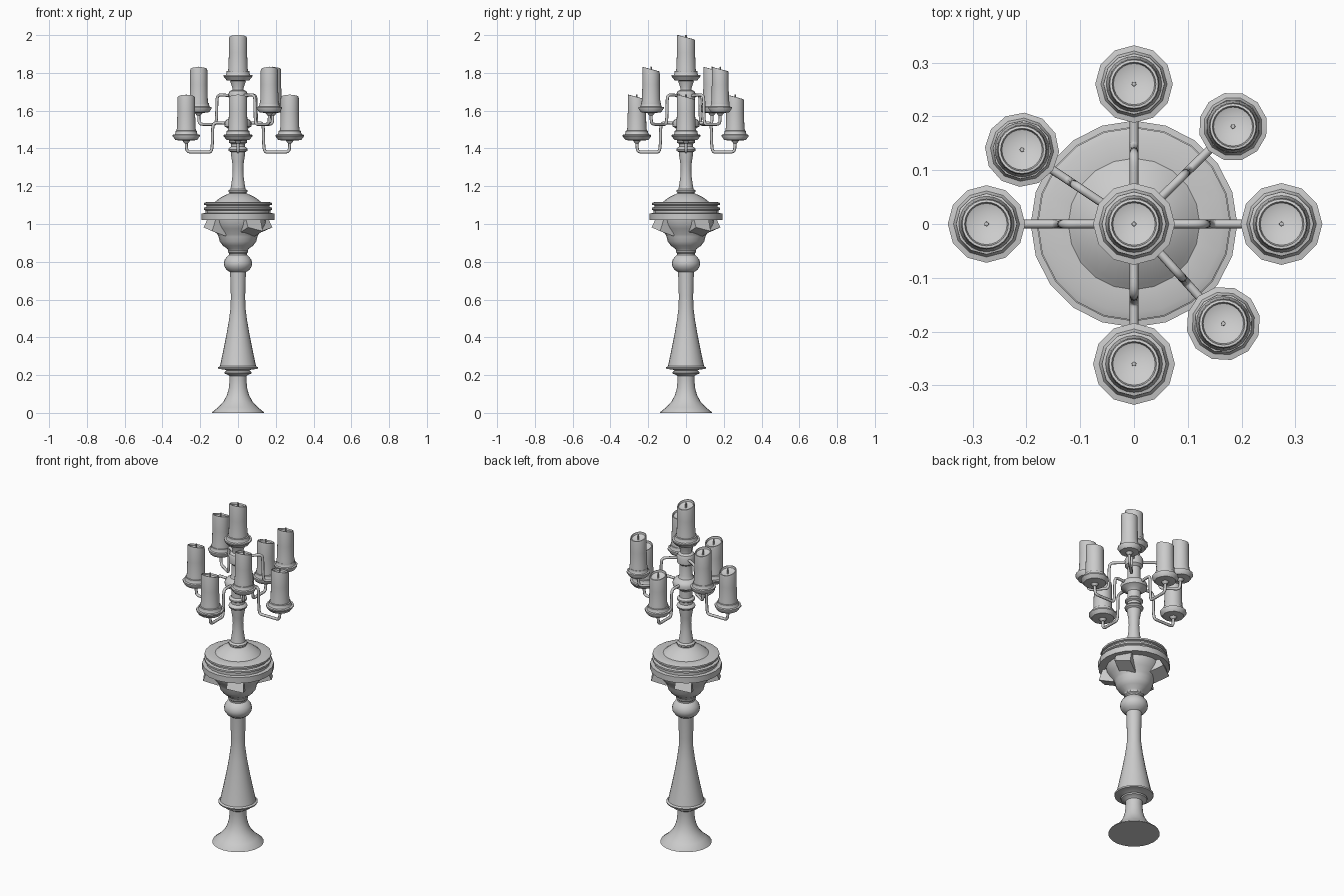
import bpy, bmesh
from math import sin, cos, pi, radians, atan2, hypot


def finish(name, bm, loc=(0, 0, 0), angle=35):
    bmesh.ops.recalc_face_normals(bm, faces=bm.faces[:])
    me = bpy.data.meshes.new(name)
    bm.to_mesh(me)
    bm.free()
    me.shade_smooth()
    me.set_sharp_from_angle(angle=radians(angle))
    ob = bpy.data.objects.new(name, me)
    ob.location = loc
    bpy.context.collection.objects.link(ob)
    return ob


def lathe(name, profile, segs, loc=(0, 0, 0), turn=0, angle=35, slope=0, slope_from=0):
    """Turn an (r, z) profile about z; points above slope_from tilt along y."""
    bm = bmesh.new()
    rings = []
    for r, z in profile:
        ring = []
        n = 1 if r == 0 else segs
        for i in range(n):
            a = turn + 2 * pi * i / segs
            y = r * sin(a)
            dz = -slope * y if z > slope_from else 0
            ring.append(bm.verts.new((r * cos(a), y, z + dz)))
        rings.append(ring)
    for p, q in zip(rings, rings[1:]):
        for i in range(segs):
            j = (i + 1) % segs
            vs = [p[i % len(p)], p[j % len(p)], q[j % len(q)], q[i % len(q)]]
            bm.faces.new(list(dict.fromkeys(vs)))
    return finish(name, bm, loc, angle)


# Turned lower stem
lathe("stem", [
    (0, 0), (.138, 0), (.136, .005), (.105, .03), (.077, .06), (.058, .095), (.049, .13),
    (.045, .17), (.046, .195), (.056, .203), (.07, .208), (.072, .216), (.06, .224),
    (.07, .229), (.104, .233), (.106, .241), (.096, .247), (.093, .26), (.078, .33),
    (.062, .41), (.048, .49), (.039, .56), (.038, .62), (.041, .72), (.042, .745),
    (.06, .757), (.072, .775), (.075, .792), (.07, .812), (.056, .83), (.047, .836),
    (.047, .844), (.054, .85), (.054, .858), (.045, .864), (0, .864)], 24)

# Bowl and stepped plate
lathe("bowl_and_plate", [
    (0, .86), (.052, .86), (.056, .868), (.08, .885), (.097, .908), (.103, .932),
    (.108, .945), (.13, .975), (.145, 1.0), (.15, 1.022), (.192, 1.022), (.192, 1.056),
    (.172, 1.058), (.172, 1.072), (.181, 1.076), (.181, 1.086), (.168, 1.09),
    (.168, 1.099), (.179, 1.102), (.179, 1.112), (.165, 1.117), (.122, 1.117),
    (.113, 1.124), (.09, 1.142), (.06, 1.156), (.045, 1.162), (0, 1.162)], 20)

# Four flared brackets beneath the plate
for k in range(4):
    a = radians(30 + 90 * k)
    bm = bmesh.new()
    quads = []
    for t, drop in ((-.045, 0), (.045, .02)):
        pts = ((.09, 1.024), (.162, 1.024), (.184, .982 - drop), (.1, .955 - drop))
        quads.append([bm.verts.new((r * cos(a) - t * sin(a), r * sin(a) + t * cos(a), z))
                      for r, z in pts])
    for q in quads:
        bm.faces.new(q)
    for i in range(4):
        j = (i + 1) % 4
        bm.faces.new((quads[0][i], quads[0][j], quads[1][j], quads[1][i]))
    finish("plate_bracket", bm)

# Upper stem with arm hubs and candle support
lathe("upper_stem", [
    (0, 1.155), (.045, 1.155), (.045, 1.166), (.05, 1.17), (.05, 1.178), (.04, 1.186),
    (.037, 1.2), (.03, 1.25), (.028, 1.29), (.031, 1.33), (.037, 1.365), (.038, 1.38),
    (.049, 1.387), (.051, 1.395), (.047, 1.403), (.036, 1.41), (.036, 1.424),
    (.048, 1.431), (.048, 1.44), (.036, 1.45), (.036, 1.49), (.045, 1.502),
    (.07, 1.515), (.072, 1.535), (.064, 1.55), (.042, 1.562), (.035, 1.58), (.034, 1.64),
    (.048, 1.652), (.05, 1.69), (.044, 1.703), (.03, 1.71), (.03, 1.722), (.042, 1.757),
    (0, 1.757)], 20)


def candle(x, y, z, size):
    s = size / .075
    turn = atan2(y, x)
    # Faceted drip tray
    lathe("drip_tray", [
        (0, 0), (.03 * s, 0), (.06 * s, .004), (.075 * s, .024), (.075 * s, .031),
        (.064 * s, .033), (.059 * s, .042), (.059 * s, .052), (.052 * s, .054),
        (.048 * s, .04), (0, .04)], 12, (x, y, z), turn)
    # Candle with slanted, hollowed top
    c = (.05 + .05 * s) / 2
    lathe("candle", [
        (0, .03), (c * 1.05, .03), (c * 1.05, .056), (c, .07), (c * .96, .15), (c * .96, .222),
        (c * .92, .231), (c * .83, .232), (c * .78, .222), (c * .5, .215), (0, .213)],
        24, (x, y, z), slope=.27, slope_from=.2)
    lathe("wick", [(0, .205), (.0045, .205), (.004, .244), (0, .245)], 8, (x, y, z))


def arm(x, y, z):
    R = hypot(x, y)
    path = [(.03, .09), (.09, .095), (.13, .095), (.135, .06), (.135, -.01), (.14, -.06),
            (.165, -.06), (R - .045, -.06), (R - .005, -.06), (R, -.03), (R, .01)]
    cu = bpy.data.curves.new("arm", 'CURVE')
    cu.dimensions = '3D'
    cu.bevel_depth = .008
    cu.bevel_resolution = 2
    sp = cu.splines.new('NURBS')
    sp.points.add(len(path) - 1)
    for p, (r, h) in zip(sp.points, path):
        p.co = (x * r / R, y * r / R, z + h, 1)
    sp.order_u = 3
    sp.use_endpoint_u = True
    sp.resolution_u = 5
    cu.use_fill_caps = True
    bpy.context.collection.objects.link(bpy.data.objects.new("arm", cu))
    # Small socket below the tray
    lathe("arm_socket", [(0, -.014), (.01, -.014), (.022, .002), (0, .002)], 12, (x, y, z))


# Central candle, four low arms on the axes, three higher arms between
candle(0, 0, 1.757, .076)
for x, y, z, size in [
        (.274, 0, 1.441, .076), (-.274, 0, 1.441, .072),
        (0, .26, 1.441, .072), (0, -.26, 1.441, .076),
        (.184, .181, 1.588, .064), (.166, -.185, 1.588, .069), (-.208, .138, 1.588, .069)]:
    candle(x, y, z, size)
    arm(x, y, z)
